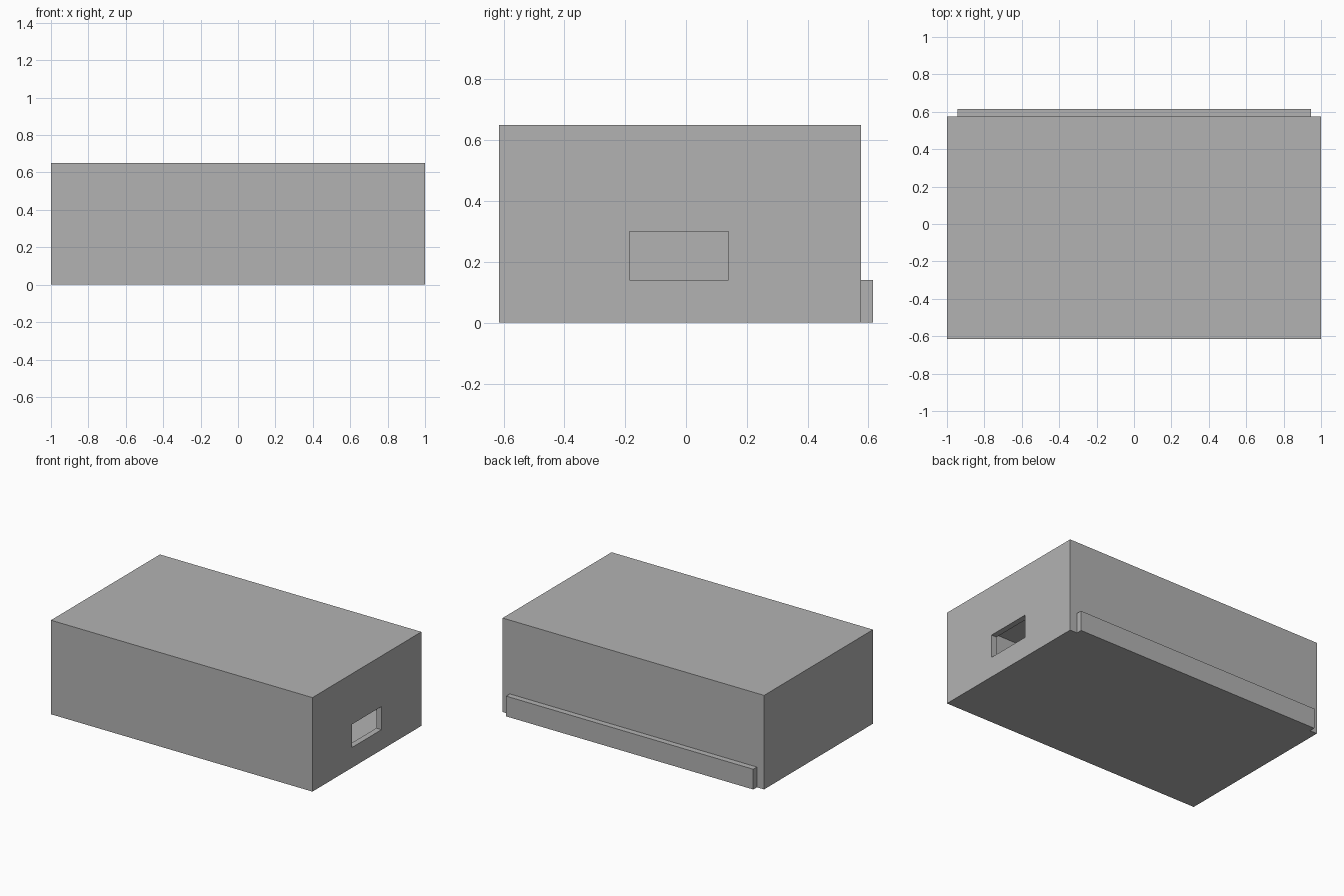
import bpy

if "Cube" in bpy.data.objects:
    bpy.data.objects.remove(bpy.data.objects["Cube"], do_unlink=True)

grey = bpy.data.materials.new("plain_grey")
grey.use_nodes = True
colour = (0.45, 0.45, 0.45, 1)
grey.diffuse_color = colour
grey.node_tree.nodes["Principled BSDF"].inputs["Base Color"].default_value = colour


def box(name, low, high):
    """Axis-aligned box between two opposite corners."""
    bpy.ops.mesh.primitive_cube_add(size=1)
    ob = bpy.context.object
    ob.name = name
    for v in ob.data.vertices:
        for i in range(3):
            v.co[i] = low[i] if v.co[i] < 0 else high[i]
    ob.data.materials.append(grey)
    return ob


def cut(target, cutter):
    """Subtract a box from the target, then discard the cutter."""
    cutter.hide_render = True
    mod = target.modifiers.new("cut", "BOOLEAN")
    mod.operation = "DIFFERENCE"
    mod.solver = "EXACT"
    mod.object = cutter
    bpy.context.view_layer.objects.active = target
    bpy.ops.object.modifier_apply(modifier=mod.name)
    bpy.data.objects.remove(cutter, do_unlink=True)


WALL = 0.04
FRONT, BACK, HEIGHT = -0.615, 0.575, 0.65

# Hollow casing
casing = box("casing", (-1, FRONT, 0), (1, BACK, HEIGHT))
cut(casing, box("cavity_cutter", (-1 + WALL, FRONT + WALL, WALL),
                (1 - WALL, BACK - WALL, HEIGHT - WALL)))

# Rectangular opening through the +x wall
cut(casing, box("opening_cutter", (0.9, -0.185, 0.14), (1.1, 0.14, 0.3)))

# Low ledge along the bottom of the back
box("back_ledge", (-0.945, BACK, 0), (0.945, BACK + WALL, 0.14))
